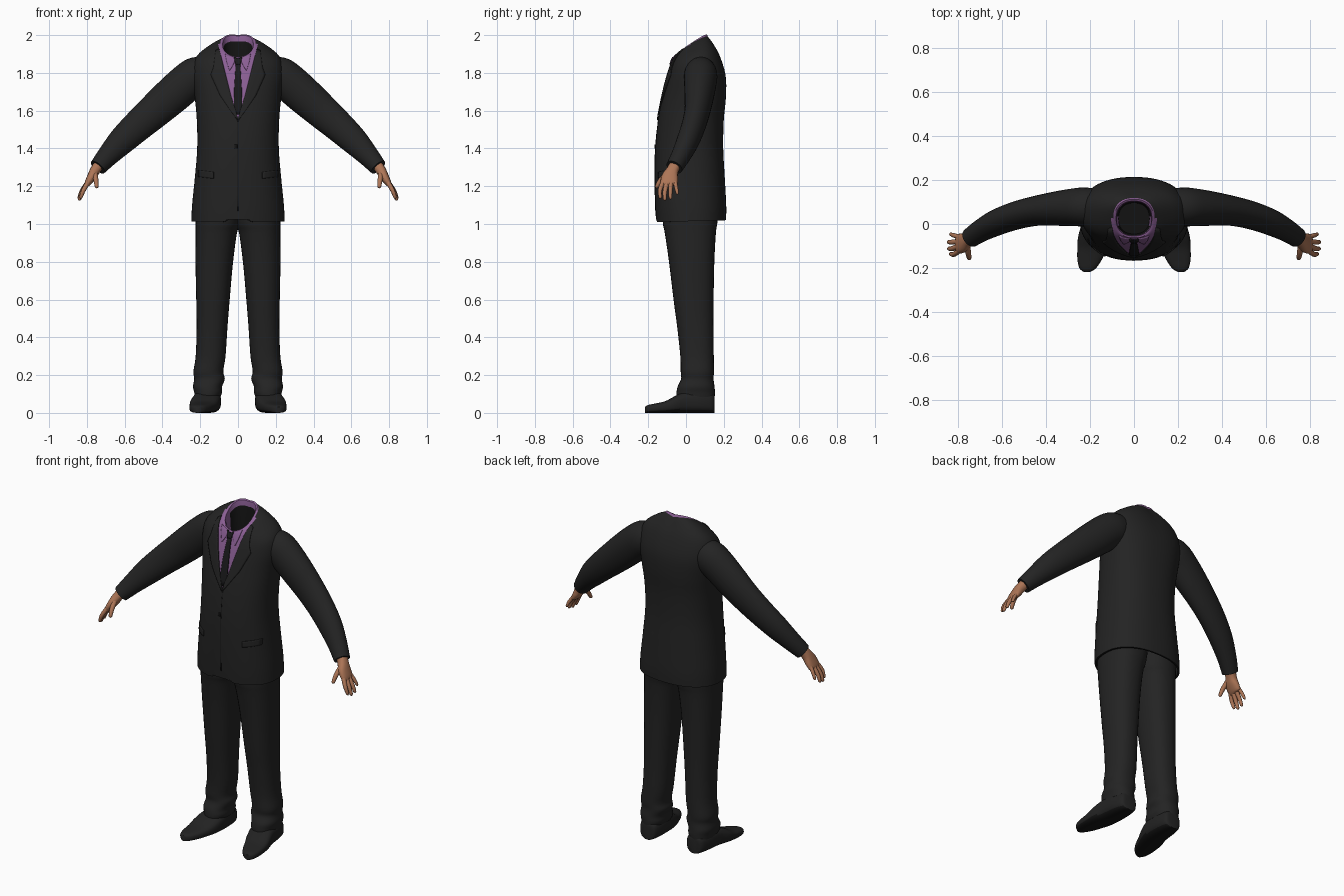
import bpy, bmesh, math
from mathutils import Vector
from mathutils.bvhtree import BVHTree

if "Cube" in bpy.data.objects:
    bpy.data.objects.remove(bpy.data.objects["Cube"])


def material(name, rgb):
    m = bpy.data.materials.new(name)
    m.diffuse_color = (*rgb, 1)
    m.use_nodes = True
    m.node_tree.nodes["Principled BSDF"].inputs["Base Color"].default_value = m.diffuse_color
    return m


SUIT = material("charcoal suit", (0.017, 0.017, 0.017))
SHIRT = material("purple shirt", (0.26, 0.115, 0.30))
TIE = material("black tie", (0.010, 0.010, 0.011))
SKIN = material("brown skin", (0.42, 0.18, 0.095))
SHOE = material("shoe leather", (0.016, 0.016, 0.016))
DARK = material("black lining", (0.007, 0.007, 0.007))


def smooth_rows(rows, steps=4):
    """Catmull-Rom interpolation between rows of section values."""
    out = []
    for i in range(len(rows) - 1):
        a, b, c, d = (rows[max(i - 1, 0)], rows[i], rows[i + 1], rows[min(i + 2, len(rows) - 1)])
        for s in range(steps):
            t = s / steps
            out.append(tuple(0.5 * (2 * q + (r - p) * t + (2 * p - 5 * q + 4 * r - u) * t * t
                                    + (3 * q - p - 3 * r + u) * t ** 3)
                             for p, q, r, u in zip(a, b, c, d)))
    return out + [rows[-1]]


def oval(n, power=2.0):
    """Unit superellipse points."""
    pts = []
    for i in range(n):
        a = 2 * math.pi * i / n
        c, s = math.cos(a), math.sin(a)
        pts.append((math.copysign(abs(c) ** (2 / power), c), math.copysign(abs(s) ** (2 / power), s)))
    return pts


def loft(rings):
    """Skin a list of rings into a closed bmesh."""
    bm = bmesh.new()
    vs = [[bm.verts.new(p) for p in r] for r in rings]
    n = len(vs[0])
    for a, b in zip(vs, vs[1:]):
        for i in range(n):
            bm.faces.new((a[i], a[(i + 1) % n], b[(i + 1) % n], b[i]))
    bm.faces.new(vs[0][::-1])
    bm.faces.new(vs[-1])
    bmesh.ops.recalc_face_normals(bm, faces=bm.faces)
    return bm


def finish(bm, name, mats, mirror=False, angle=50):
    me = bpy.data.meshes.new(name)
    bm.to_mesh(me)
    bm.free()
    ob = bpy.data.objects.new(name, me)
    bpy.context.collection.objects.link(ob)
    for m in mats:
        me.materials.append(m)
    bpy.ops.object.select_all(action='DESELECT')
    ob.select_set(True)
    bpy.context.view_layer.objects.active = ob
    bpy.ops.object.shade_smooth_by_angle(angle=math.radians(angle))
    if mirror:
        ob.modifiers.new("mirror", 'MIRROR').use_mirror_merge = False
    return ob


def tube(rows, n=20, power=2.0):
    """Rings square to a path; rows are x, y, z, radius in the xz plane, radius along y."""
    pts = [Vector(r[:3]) for r in rows]
    rings = []
    for i, r in enumerate(rows):
        d = (pts[min(i + 1, len(pts) - 1)] - pts[max(i - 1, 0)]).normalized()
        up = Vector((0, 1, 0)).cross(d).normalized()
        side = d.cross(up)
        rings.append([pts[i] + up * r[3] * u + side * r[4] * v for u, v in oval(n, power)])
    return loft(rings)


# Jacket: front z, back z, half width, front y, back y, side lift
N = 64


def body_ring(zf, zb, hw, yf, yb, lift, power=2.35):
    ring = []
    for u, v in oval(N, power):
        t = (v + 1) / 2
        ring.append(Vector((hw * u, yf + (yb - yf) * t, zf + (zb - zf) * t + lift * abs(u))))
    return ring


body = smooth_rows([
    (1.01, 1.02, .247, -.158, .212, 0), (1.10, 1.10, .243, -.163, .213, 0),
    (1.25, 1.25, .228, -.166, .205, 0), (1.40, 1.40, .216, -.163, .197, 0),
    (1.55, 1.55, .218, -.148, .200, 0), (1.68, 1.68, .230, -.124, .212, 0),
    (1.77, 1.79, .243, -.102, .209, .01), (1.82, 1.89, .222, -.086, .178, .025),
    (1.855, 1.95, .145, -.074, .143, .035), (1.875, 1.985, .094, -.066, .118, .025)])
rings = [body_ring(*r) for r in body]
for p in rings[0]:                      # cutaway at the front hem
    if p.y < 0:
        p.z += 0.05 * max(0, 1 - abs(p.x) / 0.07)
inner = [Vector((p.x * .95, (p.y - .025) * .95 + .025, p.z)) for p in rings[0]]
roof = [Vector((p.x, p.y, 1.09)) for p in inner]
neck = [body_ring(*r) for r in (
    (1.883, 2.0, .088, -.062, .112, .015), (1.880, 1.995, .081, -.055, .104, .015),
    (1.862, 1.965, .078, -.052, .100, .010), (1.78, 1.80, .070, -.045, .095, 0))]
bm = loft([roof, inner] + rings + neck)
# Cut the shirt opening along two slanted planes
for s in (-1, 1):
    geom = [f for f in bm.faces if f.calc_center_median().y < 0.03 and f.calc_center_median().z > 1.55]
    geom += list({e for f in geom for e in f.edges}) + list({v for f in geom for v in f.verts})
    bmesh.ops.bisect_plane(bm, geom=geom, plane_co=(s * .02, 0, 1.61), plane_no=(s, 0, -.25))
neck_v = {tuple(round(c, 5) for c in p): k for k, r in enumerate(neck) for p in r}
for f in bm.faces:
    c = f.calc_center_median()
    ks = [neck_v.get(tuple(round(q, 5) for q in v.co), -1) for v in f.verts]
    if max(ks) == 3:
        f.material_index = 2
    elif max(ks) >= 0:
        f.material_index = 1
    elif c.y < .03 and c.z > 1.55 and abs(c.x) < .02 + .25 * (c.z - 1.61):
        f.material_index = 1
    elif c.z < 1.1 and f.normal.z < -.9:
        f.material_index = 2
surface = BVHTree.FromBMesh(bm)
finish(bm, "jacket", [SUIT, SHIRT, DARK])


def plate(name, mat, left, right, lift=.005, mirror=False):
    """Thin strip between two (x, z) edges, laid on the jacket front."""
    bm = bmesh.new()
    grid = []
    steps = 5
    for i in range((len(left) - 1) * steps + 1):
        k = min(i // steps, len(left) - 2)
        t = i / steps - k
        a = Vector(left[k]).lerp(Vector(left[k + 1]), t)
        b = Vector(right[k]).lerp(Vector(right[k + 1]), t)
        row = []
        for j in range(7):
            p = a.lerp(b, j / 6)
            hit = surface.ray_cast(Vector((p.x, -1, p.y)), Vector((0, 1, 0)))[0]
            if hit is None or hit.y > .03:
                hit = surface.find_nearest(Vector((p.x, -.08, p.y)))[0]
            row.append(bm.verts.new(hit - Vector((0, lift, 0))))
        grid.append(row)
    for r, q in zip(grid, grid[1:]):
        for j in range(6):
            bm.faces.new((r[j], q[j], q[j + 1], r[j + 1]))
    bmesh.ops.recalc_face_normals(bm, faces=bm.faces)
    if sum(f.normal.y for f in bm.faces) > 0:
        bmesh.ops.reverse_faces(bm, faces=bm.faces)
    ob = finish(bm, name, [mat], mirror)
    ob.modifiers.new("thickness", 'SOLIDIFY').thickness = .006


# Lapels, shirt collar wings, tie, front seam, button and pocket flaps
plate("lapel", SUIT, [(.100, 1.93), (.075, 1.83), (.062, 1.78), (.037, 1.68), (0, 1.56)],
      [(.118, 1.92), (.130, 1.83), (.145, 1.79), (.095, 1.68), (.004, 1.55)], .007, True)
plate("collar_wing", SHIRT, [(.008, 1.878), (.022, 1.85), (.042, 1.815)],
      [(.068, 1.90), (.060, 1.86), (.046, 1.815)], .005, True)
plate("tie_knot", TIE, [(-.022, 1.885), (-.013, 1.845)], [(.022, 1.885), (.013, 1.845)], .010)
plate("tie", TIE, [(-.012, 1.85), (-.020, 1.72), (-.024, 1.58)],
      [(.012, 1.85), (.020, 1.72), (.024, 1.58)], .006)
plate("front_seam", DARK, [(-.002, 1.56), (-.002, 1.07)], [(.002, 1.56), (.002, 1.07)], .001)
plate("button", DARK, [(-.018, 1.42), (-.018, 1.40)], [(-.004, 1.42), (-.004, 1.40)], .004)
plate("pocket_flap", SUIT, [(.130, 1.275), (.130, 1.24)], [(.212, 1.285), (.212, 1.25)], .006, True)

# Sleeves with a slightly flared cuff
arm = smooth_rows([
    (.17, .078, 1.805, .085, .080), (.22, .078, 1.785, .100, .088), (.27, .076, 1.75, .101, .086),
    (.35, .070, 1.68, .099, .078), (.44, .060, 1.60, .092, .068), (.53, .040, 1.52, .083, .063),
    (.615, .010, 1.44, .073, .059), (.69, -.028, 1.36, .057, .051), (.742, -.062, 1.30, .046, .045)])
finish(tube(arm, 28), "sleeve", [SUIT], True)

# Hands: palm, four fingers and a thumb
palm = smooth_rows([(.735, -.055, 1.315, .028, .030), (.757, -.072, 1.283, .027, .032),
                    (.775, -.085, 1.250, .024, .044), (.796, -.090, 1.215, .017, .045),
                    (.802, -.090, 1.203, .010, .038)], 3)
finish(tube(palm, 16, 2.4), "palm", [SKIN], True)
digits = {
    "index_finger": ((.794, -.122, 1.220), (.818, -.138, 1.178), (.832, -.136, 1.140), .0115),
    "middle_finger": ((.798, -.102, 1.215), (.825, -.112, 1.170), (.840, -.112, 1.130), .0120),
    "ring_finger": ((.800, -.080, 1.215), (.828, -.083, 1.172), (.842, -.082, 1.137), .0115),
    "little_finger": ((.797, -.058, 1.222), (.820, -.051, 1.188), (.832, -.046, 1.162), .0100),
    "thumb": ((.758, -.095, 1.272), (.752, -.135, 1.232), (.748, -.156, 1.196), .0130)}
for name, (a, b, c, r) in digits.items():
    tip = tuple(Vector(c) + (Vector(c) - Vector(b)).normalized() * .006)
    rows = smooth_rows([(*a, r * 1.1, r * 1.1), (*b, r, r), (*c, r * .75, r * .75)], 3)
    finish(tube(rows + [(*tip, r * .3, r * .3)], 10), name, [SKIN], True)

# Trouser legs: z, inner x, outer x, front y, back y
leg = smooth_rows([
    (1.09, -.02, .222, -.130, .175), (1.00, -.010, .224, -.122, .165), (.95, .006, .224, -.112, .158),
    (.80, .026, .225, -.090, .150), (.60, .044, .221, -.066, .146), (.45, .056, .219, -.046, .145),
    (.30, .066, .224, -.030, .147), (.22, .078, .236, -.028, .148), (.18, .070, .232, -.026, .146),
    (.14, .084, .238, -.044, .151), (.11, .084, .232, -.050, .153), (.085, .092, .228, -.050, .152)])
finish(loft([[Vector(((a + b) / 2 + (b - a) / 2 * u, (c + d) / 2 + (d - c) / 2 * v, z))
              for u, v in oval(32, 2.3)] for z, a, b, c, d in leg]), "trouser_leg", [SUIT], True)

# Shoes: y, centre x, half width, height
shoe = smooth_rows([
    (.152, .155, .030, .085), (.140, .157, .052, .105), (.08, .160, .068, .118), (.0, .165, .074, .115),
    (-.06, .178, .076, .088), (-.11, .190, .067, .062), (-.16, .201, .056, .050),
    (-.20, .210, .038, .042), (-.217, .213, .016, .032)])
bm = loft([[Vector((cx + hw * u, y, h / 2 * (1 + v))) for u, v in oval(28, 2.9)] for y, cx, hw, h in shoe])
for f in bm.faces:
    f.material_index = int(f.normal.z < -.6)
finish(bm, "shoe", [SHOE, DARK], True)
